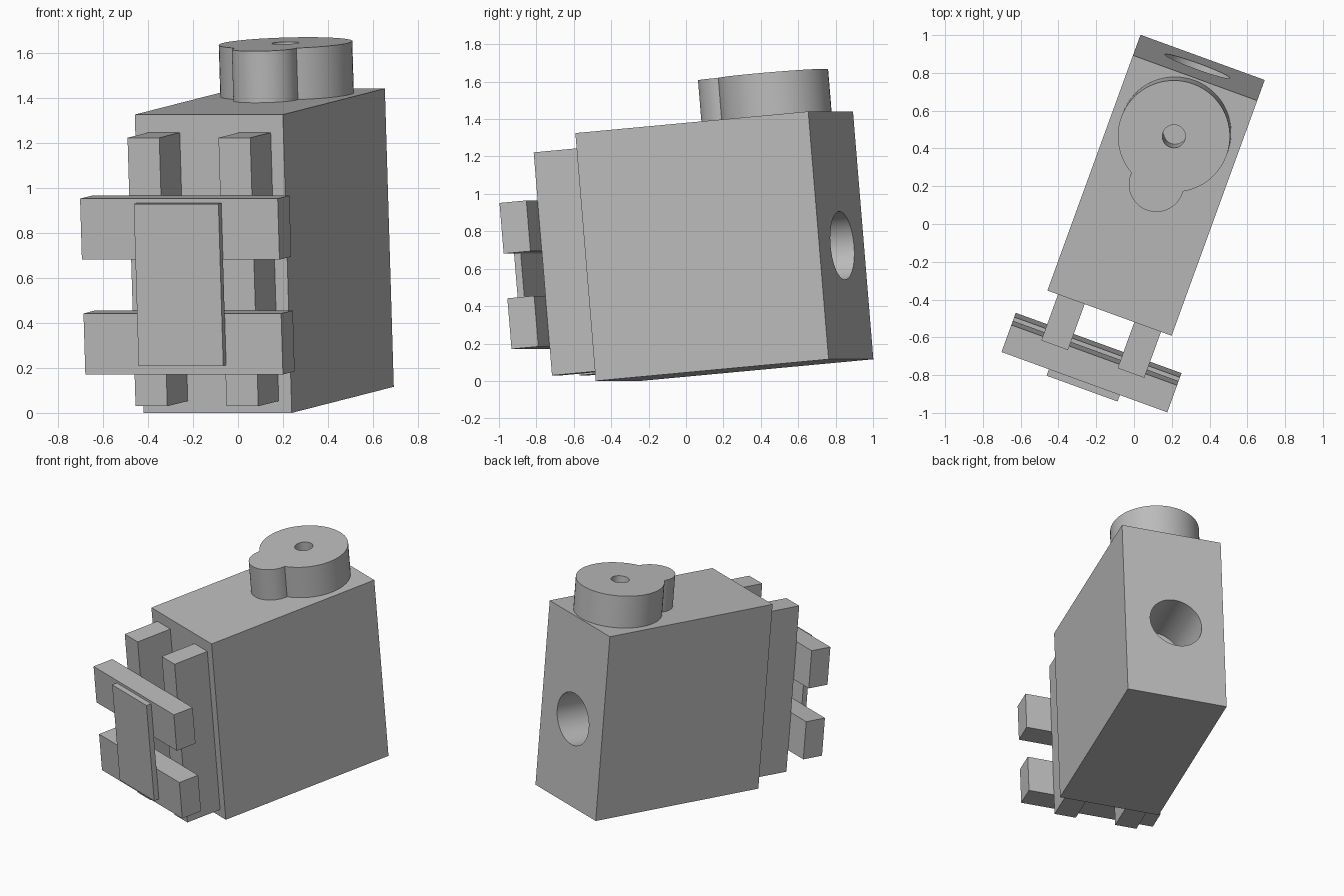
import bpy
from math import radians
from mathutils import Matrix, Vector

cube = bpy.data.objects.get("Cube")
if cube:
    bpy.data.objects.remove(cube, do_unlink=True)

# Single plain grey for the whole model
grey = bpy.data.materials.new("plain_grey")
grey.use_nodes = True
COLOUR = (0.5, 0.5, 0.5, 1)
grey.diffuse_color = COLOUR
grey.node_tree.nodes["Principled BSDF"].inputs["Base Color"].default_value = COLOUR

# Tilted frame shared by all parts: origin at the middle of the body's lower front edge
FRAME = (Matrix.Translation((-0.09, -0.363, 0))
         @ Matrix.Rotation(radians(-20), 4, "Z")
         @ Matrix.Rotation(radians(5), 4, "X"))


def finish(name, local):
    obj = bpy.context.object
    obj.name = name
    obj.data.transform(local)
    obj.matrix_world = FRAME
    obj.data.materials.append(grey)
    return obj


def box(name, x, y, z):
    """Box spanning the (low, high) pairs x, y and z."""
    bpy.ops.mesh.primitive_cube_add(size=1)
    spans = (x, y, z)
    centre = Vector([(lo + hi) / 2 for lo, hi in spans])
    size = [hi - lo for lo, hi in spans]
    return finish(name, Matrix.Translation(centre) @ Matrix.Diagonal((*size, 1)))


def cylinder(name, radius, depth, centre, along_y=False):
    bpy.ops.mesh.primitive_cylinder_add(vertices=64, radius=radius, depth=depth)
    turn = Matrix.Rotation(radians(90 if along_y else 0), 4, "X")
    return finish(name, Matrix.Translation(centre) @ turn)


def combine(target, tool, operation):
    """Apply a boolean and discard the tool object."""
    tool.hide_render = True
    bpy.context.view_layer.update()
    mod = target.modifiers.new(operation.lower(), "BOOLEAN")
    mod.operation = operation
    mod.solver = "EXACT"
    mod.object = tool
    bpy.ops.object.select_all(action="DESELECT")
    target.select_set(True)
    bpy.context.view_layer.objects.active = target
    bpy.ops.object.modifier_apply(modifier=mod.name)
    bpy.data.objects.remove(tool, do_unlink=True)
    bpy.ops.object.shade_smooth_by_angle(angle=radians(30))


# Main body with a blind round bore in the back
WIDTH, SIDE = 0.7, 1.33
body = box("body", (-WIDTH / 2, WIDTH / 2), (0, SIDE), (0, SIDE))
bore = cylinder("back_bore", 0.183, 0.8, (-0.01, SIDE, 0.61), along_y=True)
combine(body, bore, "DIFFERENCE")

# Keyhole-shaped knob on top, with a small bore through its large lobe
KNOB_H = 0.23
knob_z = SIDE + KNOB_H / 2
knob = cylinder("top_knob", 0.297, KNOB_H, (0, 1.02, knob_z))
lobe = cylinder("knob_lobe", 0.146, KNOB_H, (0, 0.748, knob_z))
combine(knob, lobe, "UNION")
knob_bore = cylinder("knob_bore", 0.061, 2 * KNOB_H, (0, 1.02, knob_z))
combine(knob, knob_bore, "DIFFERENCE")

# Two upright posts on the front
for name, side in (("left_post", 1), ("right_post", -1)):
    box(name, sorted((0.14 * side, 0.29 * side)), (-0.267, 0), (0.053, 1.25))

# Two crossbars over the posts
for name, low in (("lower_crossbar", 0.208), ("upper_crossbar", 0.72)):
    box(name, (-0.467, 0.467), (-0.42, -0.267), (low, low + 0.272))

# Thin panel across both bars
box("front_panel", (-0.2, 0.2), (-0.458, -0.42), (0.25, 0.972))
